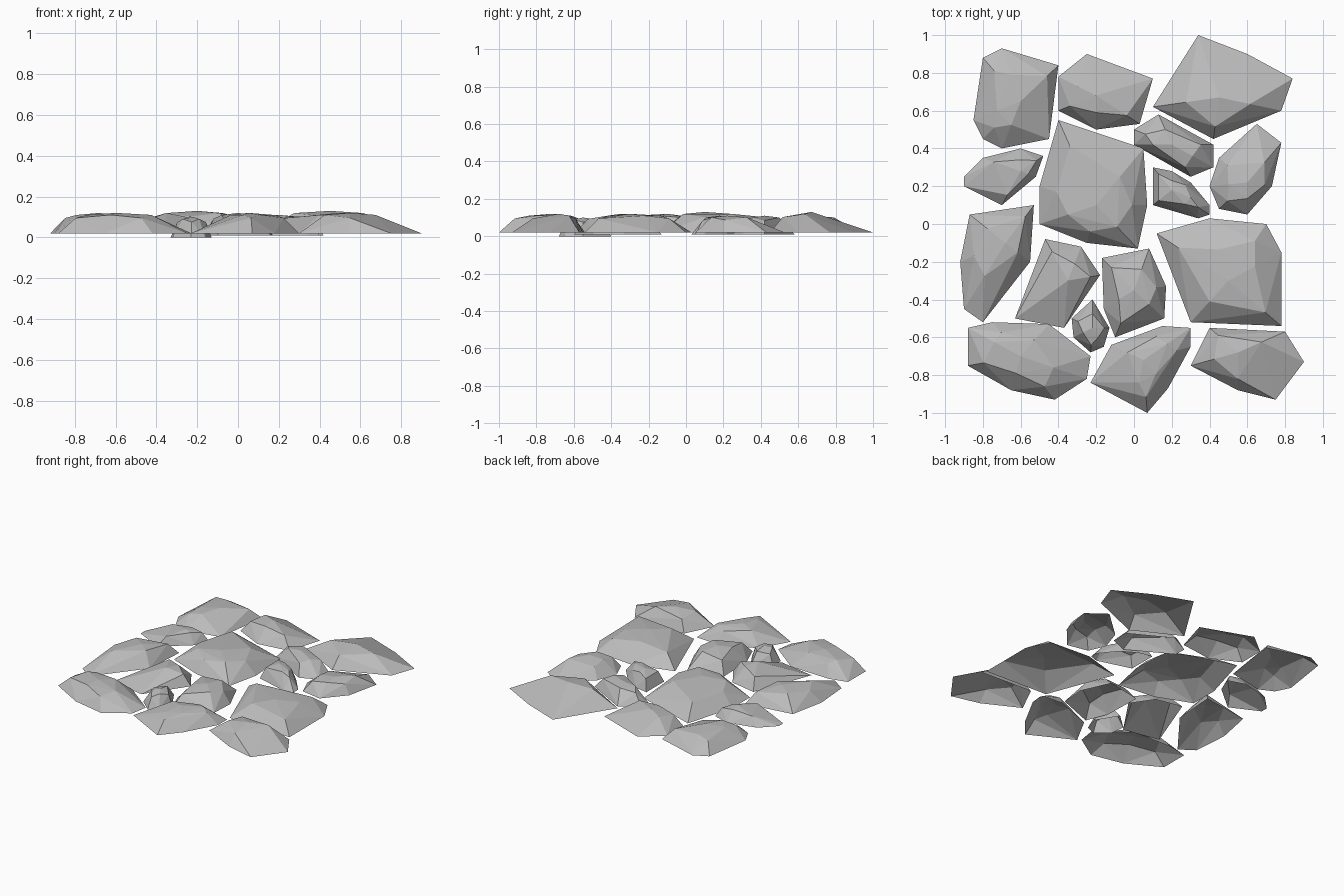
import bpy
import bmesh
from mathutils import Vector

default_cube = bpy.data.objects.get("Cube")
if default_cube:
    bpy.data.objects.remove(default_cube, do_unlink=True)

# Plain grey rock
rock = bpy.data.materials.new("grey_rock")
rock.use_nodes = True
rock.diffuse_color = (.5, .5, .5, 1)
rock.node_tree.nodes["Principled BSDF"].inputs["Base Color"].default_value = rock.diffuse_color


def stone(name, outline, peak, tapered=0, height=.12, base=.02):
    """Faceted shell, open underneath: a ground outline, uneven shoulders and one peak.
    The first few tapered corners have no shoulder and slope straight to the peak."""
    bm = bmesh.new()
    top = Vector((*peak, height))
    bm.verts.new(top)
    rim = set()
    for index, (x, y) in enumerate(outline):
        corner = Vector((x, y, base))
        rim.add(bm.verts.new(corner))
        if index < tapered:
            continue
        # Shoulders alternate between steep and gentle for a rough-hewn look
        inset, rise = (.5, .9) if index % 2 else (.3, .75)
        shoulder = corner.lerp(top, inset)
        shoulder.z = base + (height - base) * rise
        bm.verts.new(shoulder)
    hull = bmesh.ops.convex_hull(bm, input=list(bm.verts))
    spare = {g for g in hull["geom_interior"] + hull["geom_unused"]
             if isinstance(g, bmesh.types.BMVert)}
    bmesh.ops.delete(bm, geom=list(spare), context='VERTS')
    bmesh.ops.recalc_face_normals(bm, faces=list(bm.faces))
    underside = [f for f in bm.faces if all(v in rim for v in f.verts)]
    bmesh.ops.delete(bm, geom=underside, context='FACES')
    mesh = bpy.data.meshes.new(name)
    bm.to_mesh(mesh)
    bm.free()
    mesh.materials.append(rock)
    bpy.context.collection.objects.link(bpy.data.objects.new(name, mesh))


# Back row
stone("back_right_corner_stone",
      outline=[(-.45, .45), (-.7, .4), (-.8, .45), (-.85, .55), (-.8, .88), (-.7, .93), (-.4, .84)],
      peak=(-.6, .65), tapered=1, height=.11)
stone("back_middle_stone",
      outline=[(-.25, .9), (.1, .77), (.03, .53), (-.2, .5), (-.4, .6), (-.4, .78)],
      peak=(-.2, .68), tapered=2)
stone("back_left_corner_stone",
      outline=[(.34, 1), (.6, .9), (.84, .77), (.78, .6), (.42, .45), (.1, .62)],
      peak=(.45, .67), tapered=3, height=.13)

# Upper middle rows
stone("right_side_small_stone",
      outline=[(-.9, .2), (-.9, .25), (-.8, .35), (-.6, .4), (-.48, .36), (-.52, .25), (-.7, .1)],
      peak=(-.6, .28), tapered=2, height=.1)
stone("centre_large_stone",
      outline=[(-.4, .55), (.05, .4), (.07, .1), (.02, -.13), (-.25, -.1), (-.5, 0), (-.5, .2)],
      peak=(-.2, .1), height=.13)
stone("long_small_stone",
      outline=[(0, .5), (.13, .58), (.42, .42), (.42, .3), (.3, .25), (0, .42)],
      peak=(.2, .42), height=.11, base=.01)
stone("left_side_upper_stone",
      outline=[(.65, .53), (.78, .43), (.73, .2), (.6, .05), (.45, .08), (.4, .2), (.45, .35)],
      peak=(.6, .22), tapered=1, height=.11)
stone("centre_small_stone",
      outline=[(.1, .3), (.2, .28), (.3, .22), (.4, .1), (.4, .05), (.34, .03), (.1, .1)],
      peak=(.2, .18), height=.11, base=.01)

# Lower middle rows
stone("right_side_long_stone",
      outline=[(-.8, -.52), (-.9, -.45), (-.92, -.2), (-.87, .05), (-.53, .1), (-.55, -.2)],
      peak=(-.68, -.1), tapered=1)
stone("middle_right_stone",
      outline=[(-.37, -.55), (-.63, -.5), (-.47, -.08), (-.28, -.12), (-.18, -.27)],
      peak=(-.35, -.3), tapered=2)
stone("middle_left_stone",
      outline=[(-.17, -.18), (.08, -.13), (.17, -.33), (.16, -.5), (-.1, -.6), (-.16, -.45)],
      peak=(0, -.35), base=.01)
stone("left_side_large_stone",
      outline=[(.12, -.05), (.4, .03), (.7, 0), (.78, -.15), (.78, -.54), (.3, -.52)],
      peak=(.5, -.3))
stone("tiny_wedge_stone",
      outline=[(-.33, -.5), (-.22, -.4), (-.13, -.55), (-.16, -.65), (-.23, -.68), (-.32, -.6)],
      peak=(-.22, -.55), height=.1, base=0)

# Front row
stone("front_right_corner_stone",
      outline=[(-.23, -.7), (-.25, -.82), (-.42, -.93), (-.65, -.88), (-.88, -.75),
               (-.88, -.55), (-.75, -.52), (-.45, -.53)],
      peak=(-.6, -.7), tapered=1)
stone("front_middle_stone",
      outline=[(-.23, -.84), (-.12, -.64), (.15, -.54), (.3, -.55), (.3, -.65),
               (.18, -.87), (.07, -1), (0, -.96)],
      peak=(.05, -.72), tapered=1)
stone("front_left_corner_stone",
      outline=[(.9, -.73), (.75, -.93), (.55, -.88), (.3, -.75), (.4, -.55), (.8, -.57)],
      peak=(.55, -.68), tapered=2)
